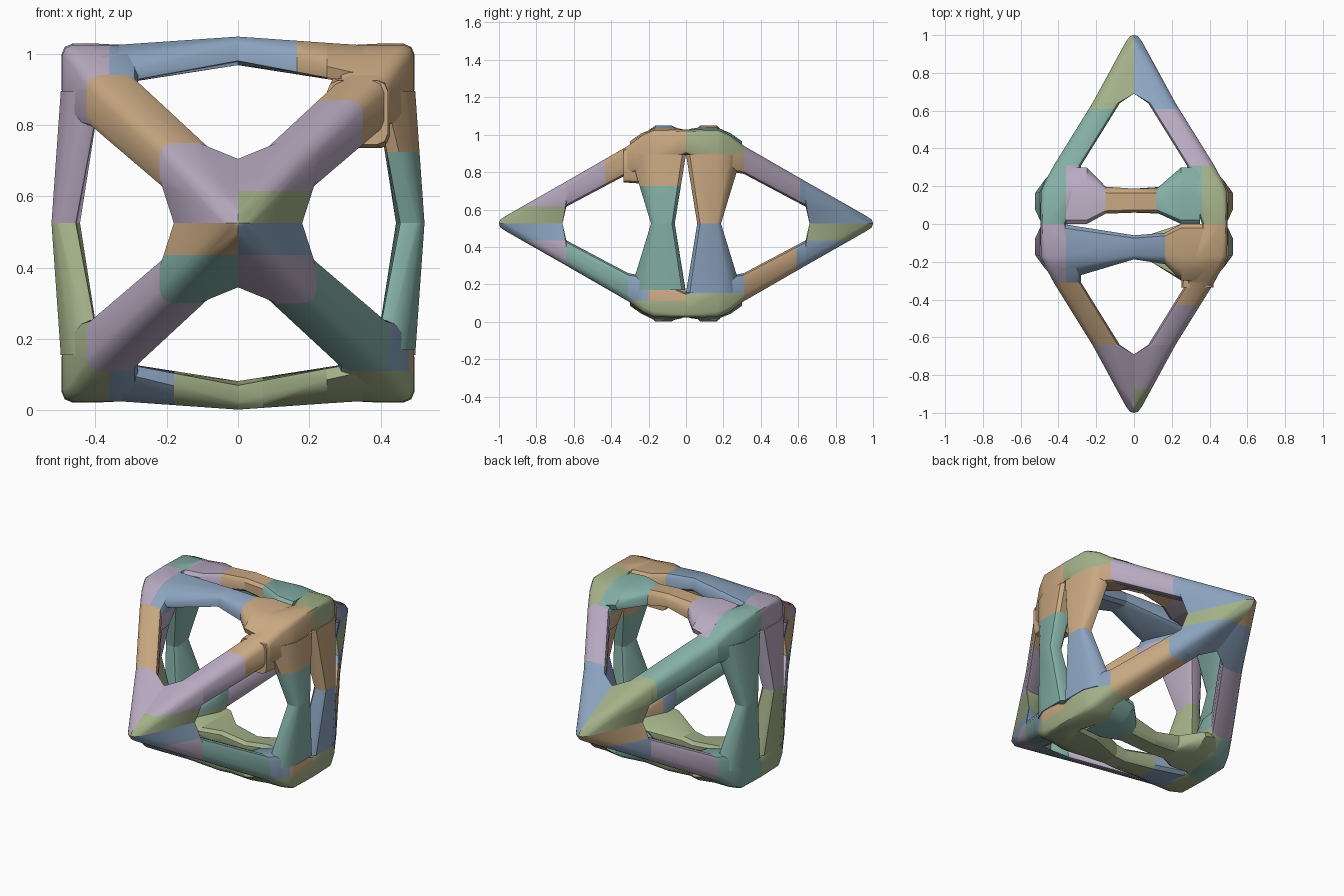
import bpy
import bmesh
from mathutils import Vector

if "Cube" in bpy.data.objects:
    bpy.data.objects.remove(bpy.data.objects["Cube"], do_unlink=True)

MID = 0.525  # height of the frame's centre

# Materials
COLOURS = {
    "tan": (0.58, 0.39, 0.22),
    "mauve": (0.48, 0.40, 0.53),
    "green": (0.37, 0.44, 0.25),
    "teal": (0.23, 0.43, 0.38),
    "blue": (0.26, 0.37, 0.52),
}
MATERIALS = {}
for label, rgb in COLOURS.items():
    mat = bpy.data.materials.new(label)
    mat.use_nodes = True
    mat.diffuse_color = (*rgb, 1)
    mat.node_tree.nodes["Principled BSDF"].inputs["Base Color"].default_value = (*rgb, 1)
    MATERIALS[label] = mat


def plate(y, u, v, cut=0.03):
    """Corner-cut rectangle at depth y; u and v are its x and z ranges."""
    points = []
    for a, da in ((u[0], 1), (u[1], -1)):
        for b, db in ((v[0], 1), (v[1], -1)):
            for fa, fb in ((1, 0), (0.3, 0.3), (0, 1)):
                points.append(Vector((a + da * cut * fa, y, b + db * cut * fb)))
    return points


def hull(name, points, signs, labels, cuts=(), rule=None):
    """Convex piece in one octant, optionally cut and coloured by a rule."""
    bm = bmesh.new()
    for p in points:
        bm.verts.new(p)
    bmesh.ops.remove_doubles(bm, verts=bm.verts[:], dist=0.0005)
    out = bmesh.ops.convex_hull(bm, input=bm.verts[:])
    loose = {g for g in out["geom_interior"] + out["geom_unused"]
             if isinstance(g, bmesh.types.BMVert)}
    bmesh.ops.delete(bm, geom=list(loose), context="VERTS")
    bmesh.ops.dissolve_limit(bm, angle_limit=0.02, verts=bm.verts[:], edges=bm.edges[:])
    for axis, at in cuts:
        normal = Vector((0, 0, 0))
        normal[axis] = 1
        bmesh.ops.bisect_plane(bm, geom=bm.verts[:] + bm.edges[:] + bm.faces[:],
                               plane_co=normal * at, plane_no=normal)
    if rule:
        for f in bm.faces:
            f.material_index = rule(f.calc_center_median())
    for v in bm.verts:
        v.co = Vector([c * s for c, s in zip(v.co, signs)])
        v.co.z += MID
    bmesh.ops.recalc_face_normals(bm, faces=bm.faces[:])
    mesh = bpy.data.meshes.new(name)
    bm.to_mesh(mesh)
    bm.free()
    for label in labels:
        mesh.materials.append(MATERIALS[label])
    obj = bpy.data.objects.new(name, mesh)
    bpy.context.collection.objects.link(obj)
    bpy.ops.object.select_all(action="DESELECT")
    obj.select_set(True)
    bpy.context.view_layer.objects.active = obj
    bpy.ops.object.shade_smooth_by_angle(angle=0.7)


# Strut outlines as (depth, distance out): slim at the middle, wide at the corner
SLIM = [(0.06, 0.46), (0.06, 0.505), (0.075, 0.523), (0.165, 0.523),
        (0.18, 0.51), (0.187, 0.5), (0.187, 0.455), (0.08, 0.443)]
WIDE = [(0, 0.4), (0, 0.48), (0.02, 0.497), (0.17, 0.497),
        (0.24, 0.468), (0.3, 0.41), (0.29, 0.385), (0.02, 0.385)]


def strut(along, widen):
    """Outline blended between slim and wide, as (depth, out) pairs."""
    s = min(along / 0.37, 1)
    return [(a + (c - a) * widen, b + (d - b) * s)
            for (a, b), (c, d) in zip(SLIM, WIDE)]


def rail(x):
    """Section of the horizontal strut at distance x from its middle."""
    widen = min(max((x - 0.14) / 0.11, 0), 1)
    return [Vector((x, d, o)) for d, o in strut(x, widen)]


def post(z):
    """Section of the vertical strut at height z from its middle."""
    return [Vector((o, d, z)) for d, o in strut(z, z / 0.37)]


LEG_BASE = plate(0.31, (0.28, 0.425), (0.265, 0.415), 0.035)
LEG_END = plate(0.64, (0.075, 0.22), (0.09, 0.225), 0.035)


def leg(y):
    """Section of the diagonal leg at depth y."""
    return [p.lerp(q, (y - 0.31) / 0.33) for p, q in zip(LEG_BASE, LEG_END)]


def chain(name, section, start, stops, signs):
    """Run of convex pieces between successive sections."""
    for i, (stop, label) in enumerate(stops):
        hull(f"{name}_{i + 1}", section(start) + section(stop), signs, [label])
        start = stop


CORNER = (plate(0, (0.36, 0.495), (0.37, 0.503)) + plate(0.17, (0.3, 0.493), (0.3, 0.5))
          + plate(0.23, (0.28, 0.468), (0.28, 0.475)) + LEG_BASE)
TIP = LEG_END + [Vector(p) for p in (
    (0.18, 0.66, 0), (0, 0.69, 0.18), (0, 0.69, 0), (0, 1, 0), (0.022, 0.994, 0),
    (0, 0.994, 0.02), (0.043, 0.965, 0), (0, 0.965, 0.04), (0.028, 0.968, 0.026))]

# Octants: mirror signs; corner colours (cap, rail side, post side front and back);
# rail, post and leg runs; tip colours (inner and outer)
OCTANTS = {
    "front_upper_right": ((-1, -1, 1), ("mauve", "blue", "mauve", "mauve"),
        [(0.38, "blue")], [(0.37, "mauve")], [(0.64, "tan")], ("mauve", "mauve")),
    "front_upper_left": ((1, -1, 1), ("tan", "tan", "tan", "tan"),
        [(0.165, "blue"), (0.25, "tan"), (0.38, "tan")], [(0.2, "teal"), (0.37, "tan")],
        [(0.43, "tan"), (0.64, "mauve")], ("green", "mauve")),
    "front_lower_right": ((-1, -1, -1), ("green", "blue", "green", "green"),
        [(0.18, "green"), (0.37, "blue")], [(0.37, "green")], [(0.64, "mauve")],
        ("tan", "teal")),
    "front_lower_left": ((1, -1, -1), ("green", "green", "blue", "tan"),
        [(0.07, "green"), (0.25, "green"), (0.38, "green")], [(0.355, "teal")],
        [(0.64, "teal")], ("blue", "mauve")),
    "back_upper_right": ((-1, 1, 1), ("teal", "mauve", "teal", "teal"),
        [(0.15, "tan"), (0.25, "mauve"), (0.36, "mauve")], [(0.37, "teal")],
        [(0.61, "teal"), (0.64, "green")], ("green", "green")),
    "back_upper_left": ((1, 1, 1), ("green", "teal", "tan", "tan"),
        [(0.12, "tan"), (0.25, "teal"), (0.35, "teal")], [(0.37, "tan")],
        [(0.61, "mauve"), (0.64, "blue")], ("blue", "blue")),
    "back_lower_right": ((-1, 1, -1), ("teal", "green", "teal", "teal"),
        [(0.15, "green"), (0.25, "green"), (0.37, "green")], [(0.37, "teal")],
        [(0.64, "mauve")], ("tan", "blue")),
    "back_lower_left": ((1, 1, -1), ("green", "green", "blue", "blue"),
        [(0.15, "green"), (0.25, "teal"), (0.35, "teal")], [(0.37, "blue")],
        [(0.59, "tan"), (0.64, "blue")], ("green", "blue")),
}


def tip_rule(c):
    return 0 if c.z < 0.09 else 1


for place, (signs, corner, rails, posts, legs, tip) in OCTANTS.items():
    band = 0.415 if place == "front_lower_left" else 0.375

    def corner_rule(c):
        if c.z < band:
            return 2 if c.y > 0.2 else 3
        return 1 if c.x < 0.36 else 0

    hull(place + "_corner", CORNER, signs, corner,
         ((0, 0.36), (1, 0.2), (2, band)), corner_rule)
    chain(place + "_rail", rail, 0, rails, signs)
    chain(place + "_post", post, 0, posts, signs)
    chain(place + "_leg", leg, 0.31, legs, signs)
    hull(place + "_tip", TIP, signs, tip, ((2, 0.09),), tip_rule)

# Heavier block where the upper left leg meets the front frame
hull("front_upper_left_block", plate(0.19, (0.26, 0.43), (0.21, 0.42))
     + plate(0.335, (0.25, 0.42), (0.22, 0.4)), (1, -1, 1), ["tan"])
